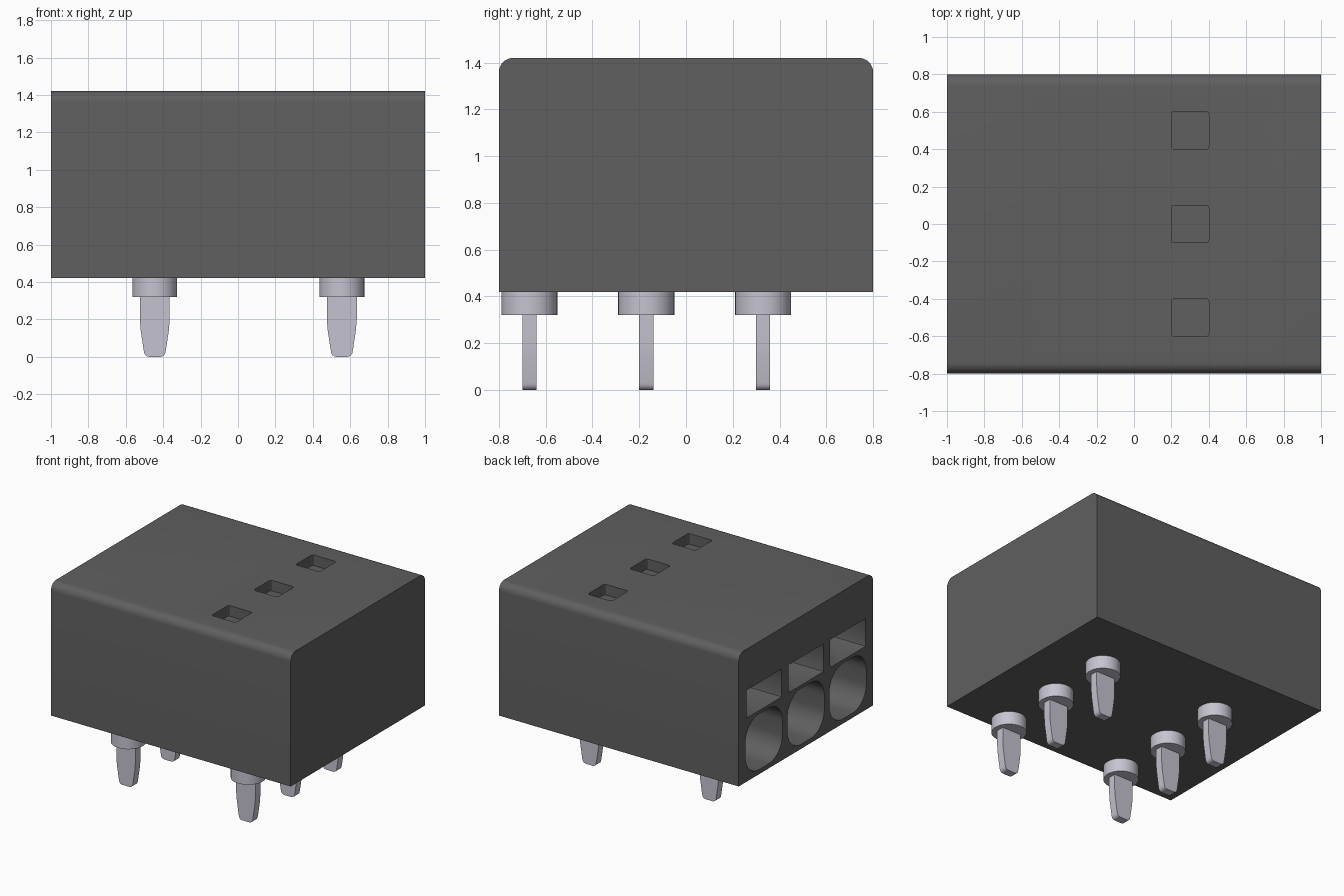
import bpy, bmesh, math
from mathutils import Vector

cube = bpy.data.objects.get("Cube")
if cube:
    bpy.data.objects.remove(cube, do_unlink=True)


def material(name, rgb):
    m = bpy.data.materials.new(name)
    m.use_nodes = True
    m.diffuse_color = (*rgb, 1)
    m.node_tree.nodes["Principled BSDF"].inputs["Base Color"].default_value = (*rgb, 1)
    return m


dark_plastic = material("dark grey plastic", (0.115, 0.115, 0.115))
tinned_metal = material("pale metal", (0.56, 0.55, 0.63))


def rounded_rect(w, h, r, n=6):
    """Outline of a rectangle with rounded corners, centred on the origin."""
    pts = []
    for i, (sx, sy) in enumerate([(1, 1), (-1, 1), (-1, -1), (1, -1)]):
        for k in range(n + 1):
            a = math.pi / 2 * (i + k / n)
            pts.append((sx * (w / 2 - r) + r * math.cos(a),
                        sy * (h / 2 - r) + r * math.sin(a)))
    return pts


def prism(bm, outline, place, lo, hi):
    """Extrude an outline from lo to hi; place maps (u, v, depth) to a point."""
    a = [bm.verts.new(place(u, v, lo)) for u, v in outline]
    b = [bm.verts.new(place(u, v, hi)) for u, v in outline]
    bm.faces.new(a)
    bm.faces.new(b[::-1])
    for i in range(len(a)):
        j = (i + 1) % len(a)
        bm.faces.new((a[j], a[i], b[i], b[j]))


def finish(name, bm, mat):
    bmesh.ops.recalc_face_normals(bm, faces=bm.faces)
    me = bpy.data.meshes.new(name)
    bm.to_mesh(me)
    bm.free()
    me.materials.append(mat)
    ob = bpy.data.objects.new(name, me)
    bpy.context.collection.objects.link(ob)
    return ob


def select_only(ob):
    bpy.ops.object.select_all(action='DESELECT')
    ob.select_set(True)
    bpy.context.view_layer.objects.active = ob


def smooth(ob):
    select_only(ob)
    bpy.ops.object.shade_smooth_by_angle(angle=math.radians(30))


BASE, TOP, ROUND = 0.42, 1.42, 0.06
ROWS = (-0.5, 0.0, 0.5)

# Housing: side profile with two rounded top edges, extruded along x
profile = [(-0.8, BASE), (0.8, BASE)]
for start, cy in ((0, 0.8 - ROUND), (math.pi / 2, ROUND - 0.8)):
    for k in range(9):
        a = start + math.pi / 2 * k / 8
        profile.append((cy + ROUND * math.cos(a), TOP - ROUND + ROUND * math.sin(a)))
bm = bmesh.new()
prism(bm, profile, lambda u, v, d: Vector((d, u, v)), -1, 1)
housing = finish("housing", bm, dark_plastic)

# Openings: test sockets on top, release slots and wire entries on the side
bm = bmesh.new()
for y in ROWS:
    prism(bm, rounded_rect(0.2, 0.2, 0.015, 3),
          lambda u, v, d: Vector((0.3 + u, y + v, d)), TOP - 0.08, TOP + 0.1)
    prism(bm, rounded_rect(0.42, 0.21, 0.008, 2),
          lambda u, v, d: Vector((d, y + u, 1.005 + v)), -1.1, -0.7)
    prism(bm, rounded_rect(0.44, 0.42, 0.16, 10),
          lambda u, v, d: Vector((d, y + u, 0.665 + v)), -1.1, -0.4)
cutter = finish("opening_cutter", bm, dark_plastic)
cutter.hide_render = True
cut = housing.modifiers.new("openings", 'BOOLEAN')
cut.operation, cut.solver, cut.object = 'DIFFERENCE', 'EXACT', cutter
select_only(housing)
bpy.ops.object.modifier_apply(modifier=cut.name)
bpy.data.objects.remove(cutter, do_unlink=True)
smooth(housing)

# Solder pins: round collar with a flat tapered blade below
half = [(0.08, BASE - 0.05), (0.08, 0.2), (0.075, 0.14), (0.06, 0.04)]
half += [(0.03 + 0.028 * math.cos(a), 0.03 - 0.03 * math.sin(a))
         for a in (math.pi / 8 * k for k in range(5))]
blade = half + [(-u, v) for u, v in reversed(half)]
collar = [(0.12 * math.cos(math.tau * k / 40), 0.12 * math.sin(math.tau * k / 40))
          for k in range(40)]
for side, x in (("right", -0.445), ("left", 0.555)):
    for i, y in enumerate((-0.67, -0.17, 0.33), 1):
        bm = bmesh.new()
        prism(bm, collar, lambda u, v, d: Vector((x + u, y + v, d)), 0.32, BASE + 0.005)
        smooth(finish(f"{side}_pin_collar_{i}", bm, tinned_metal))
        bm = bmesh.new()
        prism(bm, blade, lambda u, v, d: Vector((x + u, y + d, v)), -0.03, 0.03)
        smooth(finish(f"{side}_pin_blade_{i}", bm, tinned_metal))
